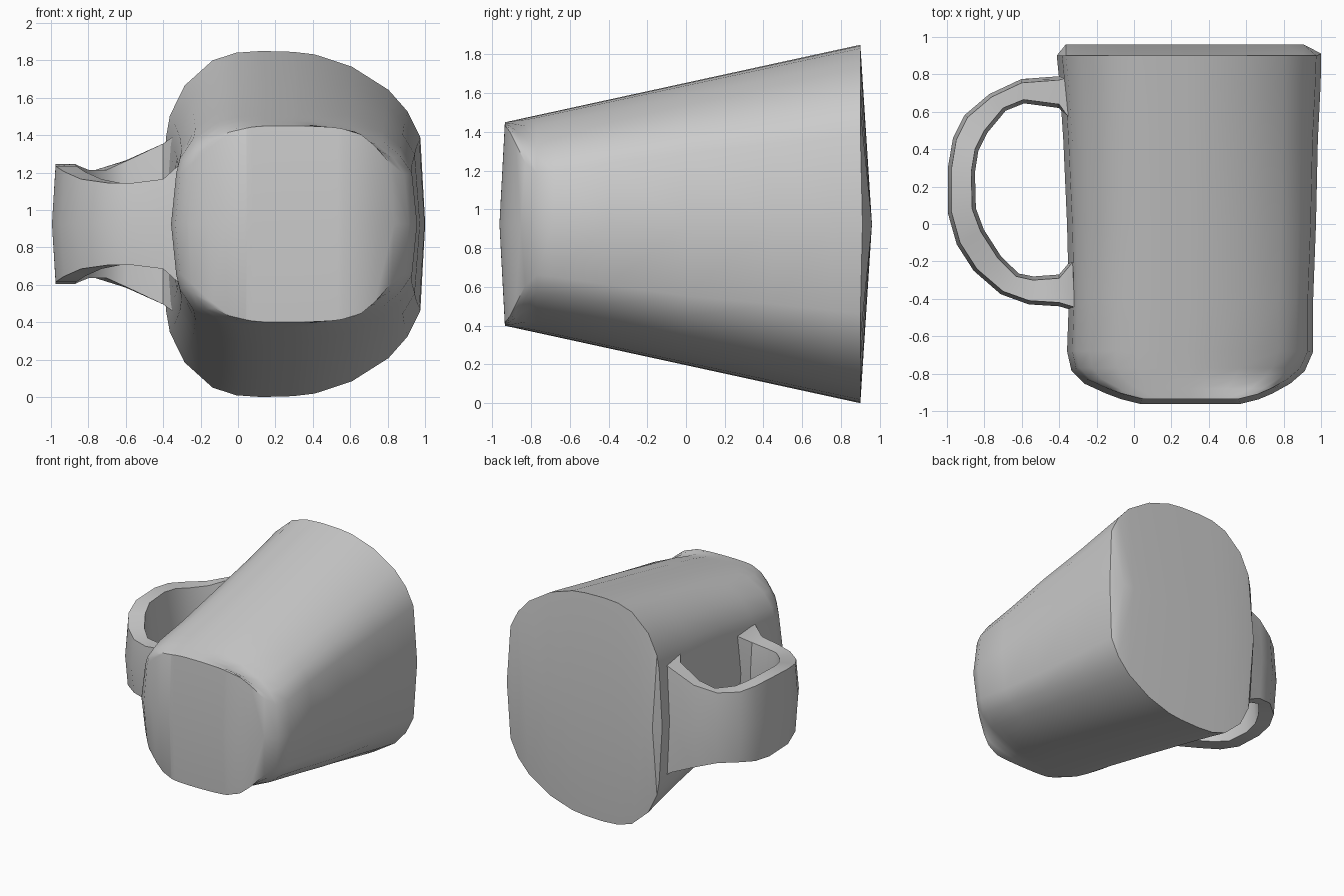
import bpy
import bmesh
import math
from mathutils import Vector

MIDDLE = 0.925  # height of the horizontal symmetry plane

default_cube = bpy.data.objects.get("Cube")
if default_cube:
    bpy.data.objects.remove(default_cube, do_unlink=True)

clay = bpy.data.materials.new("plain grey")
clay.use_nodes = True
clay_colour = (0.6, 0.6, 0.6, 1)
clay.diffuse_color = clay_colour
clay.node_tree.nodes["Principled BSDF"].inputs["Base Color"].default_value = clay_colour


def interpolate(table, value):
    """Linear lookup in a list of (key, result) pairs."""
    for (k0, r0), (k1, r1) in zip(table, table[1:]):
        if value <= k1:
            return r0 + (r1 - r0) * max(0, value - k0) / (k1 - k0)
    return table[-1][1]


def finish(name, bm, angle):
    bmesh.ops.recalc_face_normals(bm, faces=bm.faces)
    mesh = bpy.data.meshes.new(name)
    bm.to_mesh(mesh)
    bm.free()
    mesh.materials.append(clay)
    part = bpy.data.objects.new(name, mesh)
    bpy.context.collection.objects.link(part)
    bpy.ops.object.select_all(action="DESELECT")
    part.select_set(True)
    bpy.context.view_layer.objects.active = part
    bpy.ops.object.shade_smooth_by_angle(angle=math.radians(angle))
    return part


def skin(bm, row_a, row_b):
    """Bridge two rows of vertices with quads."""
    for a0, a1, b0, b1 in zip(row_a, row_a[1:], row_b, row_b[1:]):
        bm.faces.new((a0, a1, b1, b0))


# Mug body: stations along its axis as (y, left x, right x, edge height ratio)
stations = [
    (-0.935, 0.04, 0.56, 0.97), (-0.91, -0.06, 0.66, 0.9),
    (-0.88, -0.14, 0.73, 0.78), (-0.83, -0.25, 0.82, 0.58),
    (-0.77, -0.31, 0.89, 0.47), (-0.68, -0.33, 0.93, 0.47),
    (-0.4, -0.32, 0.93, 0.49), (0, -0.33, 0.945, 0.51),
    (0.45, -0.35, 0.955, 0.5), (0.75, -0.37, 0.97, 0.5),
    (0.9, -0.385, 0.975, 0.5),
]
# Fall of the arched cross-section from crown (0) to side edge (1)
arch = [(-1, 1), (-0.97, 0.75), (-0.854, 0.4), (-0.635, 0.11), (-0.45, 0.02),
        (-0.25, 0), (0, 0.01), (0.17, 0.04), (0.46, 0.18), (0.75, 0.45),
        (0.9, 0.7), (1, 1)]


def build_body():
    bm = bmesh.new()
    halves = {}
    for side in (1, -1):
        grid = []
        for y, left, right, edge in stations:
            crown = 0.525 + 0.4 * (y + 0.935) / 1.835
            row = []
            for u, fall in arch:
                x = (left + right) / 2 + u * (right - left) / 2
                height = crown * (1 - (1 - edge) * fall)
                row.append(bm.verts.new((x, y, MIDDLE + side * height)))
            grid.append(row)
        for row_a, row_b in zip(grid, grid[1:]):
            skin(bm, row_a, row_b)
        # Outline of this half, counter-clockwise from the front left
        halves[side] = (grid[0] + [r[-1] for r in grid[1:]]
                        + grid[-1][-2::-1] + [r[0] for r in grid[-2:0:-1]])

    # Slightly bulged wall between the two halves
    outline = halves[1]
    ring = []
    for i, v in enumerate(outline):
        along = outline[(i + 1) % len(outline)].co - outline[i - 1].co
        out = Vector((along.y, -along.x, 0)).normalized()
        reach = 0.06 if out.y > 0.5 else 0.028
        ring.append(bm.verts.new((v.co.x + out.x * reach,
                                  v.co.y + out.y * reach, MIDDLE)))
    for half in halves.values():
        skin(bm, half + half[:1], ring + ring[:1])
    return finish("mug_body", bm, 35)


# Handle: outer and inner edge points paired along the loop
outer_path = [(-0.3, 0.8), (-0.4, 0.77), (-0.6, 0.755), (-0.76, 0.68), (-0.89, 0.57),
              (-0.95, 0.45), (-0.975, 0.3), (-0.975, 0.06), (-0.93, -0.1),
              (-0.84, -0.24), (-0.7, -0.36), (-0.56, -0.41), (-0.4, -0.42), (-0.3, -0.45)]
inner_path = [(-0.3, 0.5), (-0.4, 0.64), (-0.59, 0.665), (-0.7, 0.62), (-0.8, 0.5),
              (-0.85, 0.4), (-0.87, 0.28), (-0.865, 0.08), (-0.82, -0.04),
              (-0.73, -0.18), (-0.63, -0.28), (-0.54, -0.3), (-0.4, -0.29), (-0.3, -0.17)]
half_heights = [0.5, 0.43, 0.34, 0.29, 0.29, 0.31, 0.32, 0.31, 0.28, 0.24, 0.22, 0.22, 0.24, 0.33]


def build_handle():
    bm = bmesh.new()
    loops = []
    for (ox, oy), (ix, iy), h in zip(outer_path, inner_path, half_heights):
        outer, inner = Vector((ox, oy, MIDDLE)), Vector((ix, iy, MIDDLE))
        bulge = (outer - inner).normalized() * 0.02
        lift = Vector((0, 0, h))
        # Six-sided strap section, bulged on the middle plane
        points = (outer + lift, outer + bulge, outer - lift,
                  inner - lift, inner - bulge, inner + lift)
        loop = [bm.verts.new(p) for p in points]
        loops.append(loop + loop[:1])
    for loop_a, loop_b in zip(loops, loops[1:]):
        skin(bm, loop_a, loop_b)
    for end in (loops[0], loops[-1]):
        bm.faces.new(end[:-1])
    return finish("mug_handle", bm, 40)


build_body()
build_handle()
